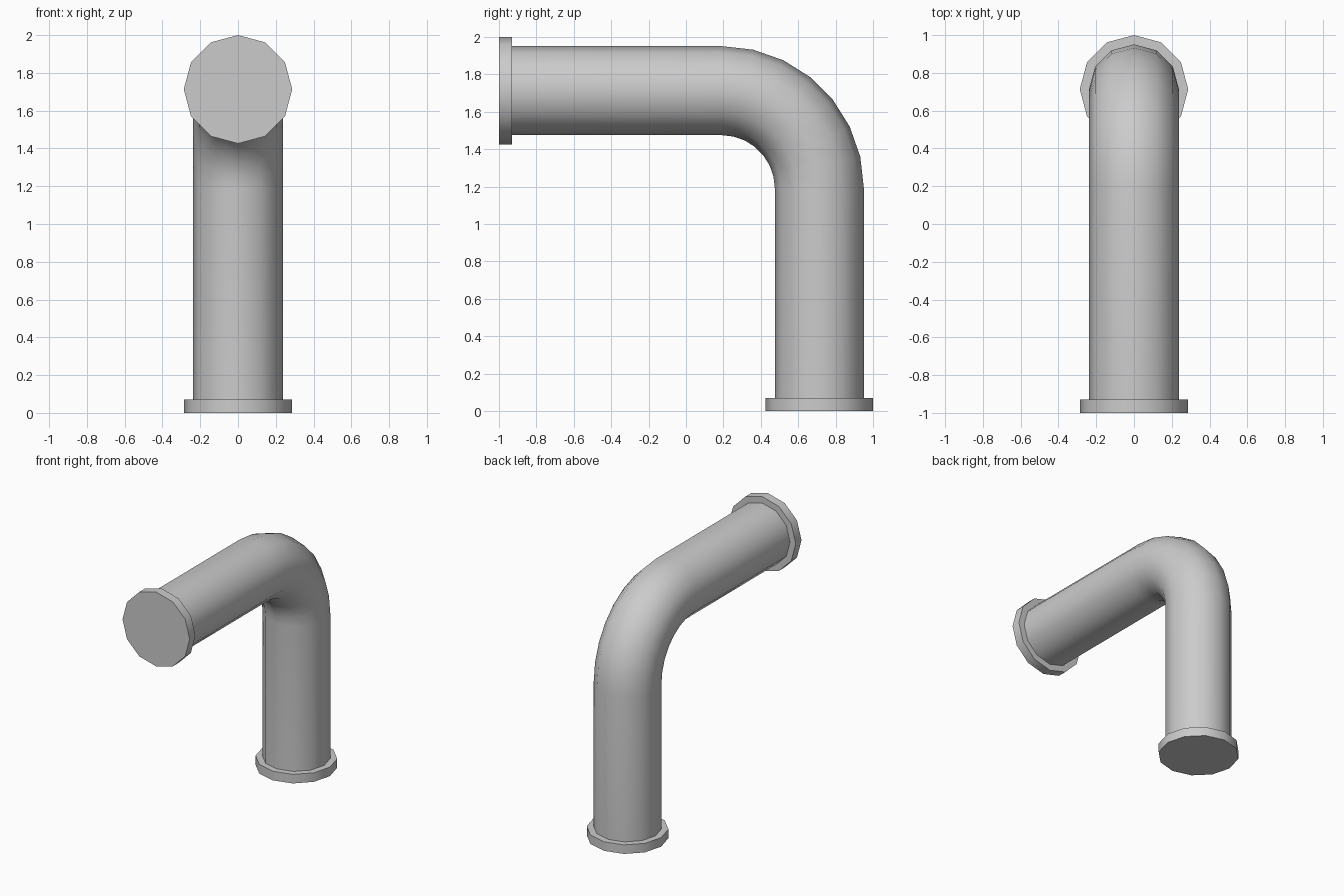
import bpy, bmesh, math
from mathutils import Vector

if "Cube" in bpy.data.objects:
    bpy.data.objects.remove(bpy.data.objects["Cube"])

SIDES = 12
PIPE_R, FLANGE_R, FLANGE_T = 0.238, 0.287, 0.07
AXIS_Y, AXIS_Z = 1 - FLANGE_R, 2 - FLANGE_R   # axes of the two straight runs
BEND_R, BEND_STEPS = 0.523, 7


def smooth(obj):
    bpy.ops.object.select_all(action='DESELECT')
    obj.select_set(True)
    bpy.context.view_layer.objects.active = obj
    bpy.ops.object.shade_smooth_by_angle(angle=math.radians(40))


def flange(name, location, tilt):
    bpy.ops.mesh.primitive_cylinder_add(vertices=SIDES, radius=FLANGE_R, depth=FLANGE_T,
                                        location=location, rotation=(tilt, 0, 0))
    obj = bpy.context.object
    obj.name = name
    smooth(obj)


# Path of the elbow: (centre, outward angle), from the front end to the floor end
bend_centre = Vector((0, AXIS_Y - BEND_R, AXIS_Z - BEND_R))
path = [(Vector((0, -1 + FLANGE_T, AXIS_Z)), 0)]
for i in range(BEND_STEPS + 1):
    a = math.pi / 2 * i / BEND_STEPS
    path.append((bend_centre + BEND_R * Vector((0, math.sin(a), math.cos(a))), a))
path.append((Vector((0, AXIS_Y, FLANGE_T)), math.pi / 2))

# Pipe swept along the path
bm = bmesh.new()
rings = []
for centre, a in path:
    out = Vector((0, math.sin(a), math.cos(a)))
    ring = []
    for k in range(SIDES):
        t = 2 * math.pi * k / SIDES
        ring.append(bm.verts.new(centre + PIPE_R * (math.cos(t) * Vector((1, 0, 0)) + math.sin(t) * out)))
    rings.append(ring)
for r0, r1 in zip(rings, rings[1:]):
    for k in range(SIDES):
        n = (k + 1) % SIDES
        bm.faces.new((r0[k], r0[n], r1[n], r1[k]))
bm.faces.new(rings[0])
bm.faces.new(rings[-1])
bmesh.ops.recalc_face_normals(bm, faces=bm.faces)
mesh = bpy.data.meshes.new("elbow_pipe")
bm.to_mesh(mesh)
bm.free()
pipe = bpy.data.objects.new("elbow_pipe", mesh)
bpy.context.collection.objects.link(pipe)
smooth(pipe)

# End flanges
flange("front_flange", (0, -1 + FLANGE_T / 2, AXIS_Z), math.pi / 2)
flange("bottom_flange", (0, AXIS_Y, FLANGE_T / 2), 0)
